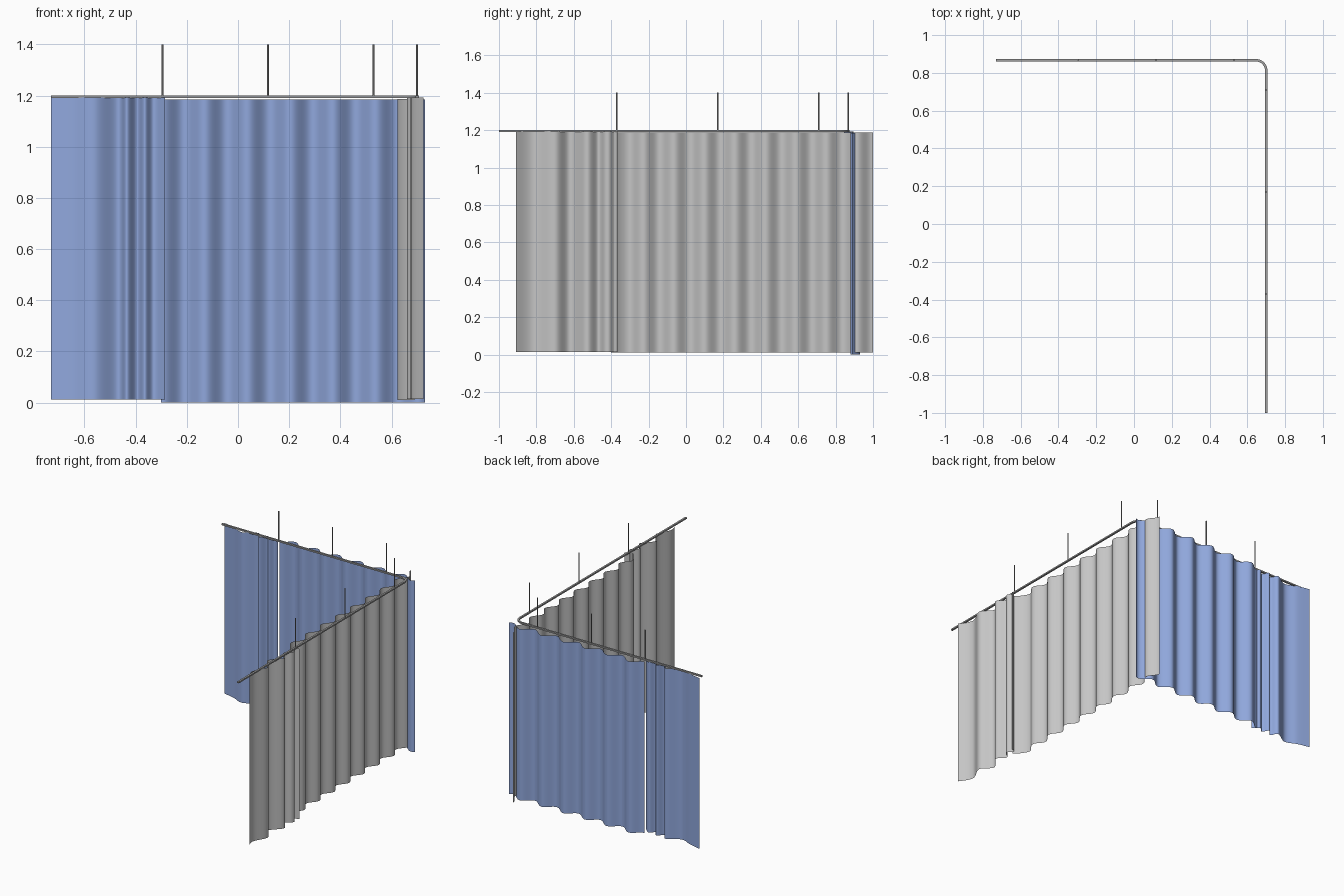
import bpy, bmesh, math
from mathutils import Vector

if "Cube" in bpy.data.objects:
    bpy.data.objects.remove(bpy.data.objects["Cube"])


def material(name, rgb):
    m = bpy.data.materials.new(name)
    m.diffuse_color = (*rgb, 1)
    m.use_nodes = True
    m.node_tree.nodes["Principled BSDF"].inputs["Base Color"].default_value = m.diffuse_color
    return m


GREY = material("grey_fabric", (0.56, 0.56, 0.56))
BLUE = material("blue_fabric", (0.28, 0.39, 0.72))
METAL = material("rail_metal", (0.36, 0.36, 0.36))


def finish(name, bm, mat, angle):
    bmesh.ops.recalc_face_normals(bm, faces=bm.faces)
    me = bpy.data.meshes.new(name)
    bm.to_mesh(me)
    bm.free()
    me.materials.append(mat)
    ob = bpy.data.objects.new(name, me)
    bpy.context.collection.objects.link(ob)
    bpy.context.view_layer.objects.active = ob
    ob.select_set(True)
    bpy.ops.object.shade_smooth_by_angle(angle=math.radians(angle))
    ob.select_set(False)
    return ob


def spline(pts, n=8):
    """Catmull-Rom curve through a few fold points."""
    p = [Vector(q) for q in pts]
    p = [p[0]] + p + [p[-1]]
    out = []
    for a, b, c, d in zip(p, p[1:], p[2:], p[3:]):
        for i in range(n):
            t = i / n
            out.append(0.5 * (2 * b + (c - a) * t + (2 * a - 5 * b + 4 * c - d) * t * t
                              + (3 * b - a - 3 * c + d) * t ** 3))
    return out + [p[-1]]


def curtain(name, path, z0, z1, mat):
    """Thin cloth sheet standing on a wavy plan line."""
    bm = bmesh.new()
    lo = [bm.verts.new((x, y, z0)) for x, y in path]
    hi = [bm.verts.new((x, y, z1)) for x, y in path]
    for i in range(len(path) - 1):
        bm.faces.new((lo[i], lo[i + 1], hi[i + 1], hi[i]))
    return finish(name, bm, mat, 60)


# long back curtain, regular folds
N = 150
back = []
for i in range(N + 1):
    x = -0.30 + 1.03 * i / N
    back.append((x, 0.905 + 0.025 * math.sin(2 * math.pi * (x - 0.08) / 0.167)))
curtain("back_curtain_long", back, 0.0, 1.185, BLUE)

# short back curtain, loose folds bunching toward the middle
curtain("back_curtain_short", spline([(-0.73, 0.895), (-0.645, 0.875), (-0.56, 0.845), (-0.47, 0.895),
        (-0.435, 0.85), (-0.395, 0.89), (-0.365, 0.85), (-0.33, 0.88), (-0.285, 0.845)]),
        0.012, 1.192, BLUE)

# long side curtain, regular folds with a stray front end
side = []
for i in range(N + 1):
    y = 1.0 - 1.31 * i / N
    side.append((0.645 + 0.022 * math.cos(2 * math.pi * (y - 0.915) / 0.163), y))
side += [(0.63, -0.33), (0.645, -0.355), (0.665, -0.38), (0.69, -0.40)]
curtain("side_curtain_long", side, 0.01, 1.187, GREY)

# short side curtain
curtain("side_curtain_short", spline([(0.725, -0.365), (0.695, -0.38), (0.72, -0.41), (0.715, -0.435),
        (0.68, -0.47), (0.725, -0.53), (0.66, -0.62), (0.72, -0.70), (0.675, -0.815),
        (0.725, -0.91)]), 0.014, 1.192, GREY)

# L-shaped rail with a rounded corner
R = 0.055
CX, CY = 0.70 - R, 0.867 - R
rail = [(-0.73, 0.867, 0, 1)]
for i in range(13):
    a = math.pi / 2 * (1 - i / 12)
    c, s = math.cos(a), math.sin(a)
    rail.append((CX + R * c, CY + R * s, c, s))
rail.append((0.70, -1.0, 1, 0))
bm = bmesh.new()
W, Z0, Z1 = 0.0065, 1.190, 1.200
rings = [[bm.verts.new((x + nx * o, y + ny * o, z))
          for o, z in ((-W, Z0), (W, Z0), (W, Z1), (-W, Z1))] for x, y, nx, ny in rail]
for a, b in zip(rings, rings[1:]):
    for k in range(4):
        bm.faces.new((a[k], a[(k + 1) % 4], b[(k + 1) % 4], b[k]))
bm.faces.new(rings[0])
bm.faces.new(rings[-1])
finish("curtain_rail", bm, METAL, 30)

# ceiling hanger rods
spots = [(x, 0.867) for x in (-0.295, 0.117, 0.53)] + [(0.70, y) for y in (0.71, 0.17, -0.37)]
for i, (x, y) in enumerate(spots):
    bm = bmesh.new()
    bmesh.ops.create_cone(bm, cap_ends=True, segments=12, radius1=0.0035, radius2=0.0035, depth=0.205)
    bmesh.ops.translate(bm, verts=bm.verts, vec=(x, y, 1.2975))
    finish("hanger_rod_%d" % (i + 1), bm, METAL, 40)
